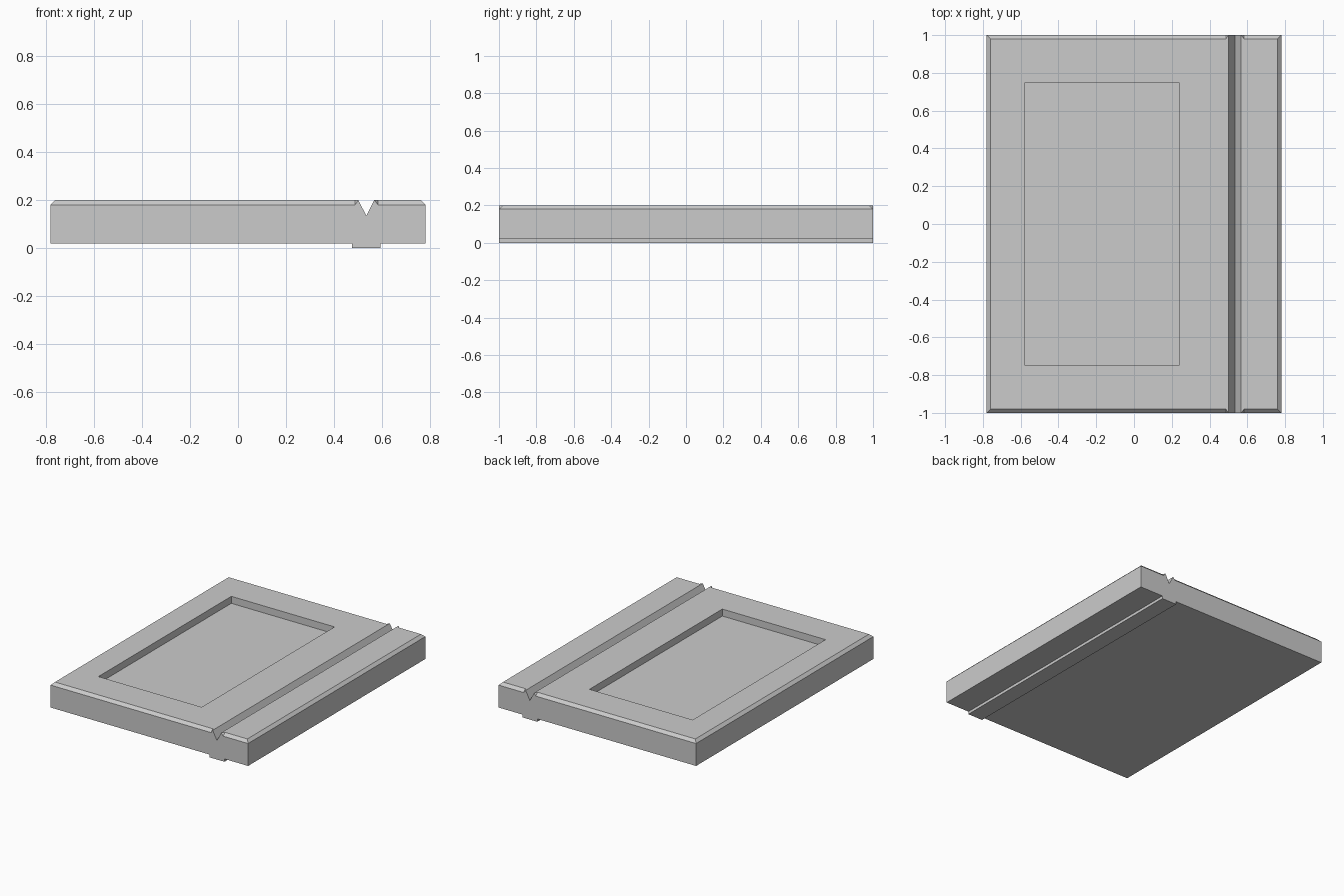
import bpy, bmesh

if "Cube" in bpy.data.objects:
    bpy.data.objects.remove(bpy.data.objects["Cube"])

# Front outline (x, z): foot rail below, V groove above
PROFILE = [(-.78, .02), (.475, .02), (.475, 0), (.593, 0), (.593, .02), (.78, .02),
           (.78, .18), (.583, .18), (.567, .2), (.534, .135), (.5, .2), (.487, .18), (-.78, .18)]
TOP, BEVEL = .2, .02

bm = bmesh.new()
front = [bm.verts.new((x, -1, z)) for x, z in PROFILE]
back = [bm.verts.new((x, 1, z)) for x, z in PROFILE]
bm.faces.new(front)
bm.faces.new(back)

# Long walls, rail and groove; edges under the bevelled tops are skipped
for i in range(len(PROFILE)):
    j = (i + 1) % len(PROFILE)
    if i not in (6, 7, 10, 11):
        bm.faces.new((front[i], front[j], back[j], back[i]))


def bevelled_top(outer, mid, tip):
    """Flat top with three bevelled sides, each bevel ending in a point at the groove."""
    xo, xm = PROFILE[outer][0], PROFILE[mid][0]
    xi = xo - BEVEL if xo > 0 else xo + BEVEL
    rims = []
    for ring, y in ((front, -1 + BEVEL), (back, 1 - BEVEL)):
        corner = bm.verts.new((xi, y, TOP))
        end = bm.verts.new((xm, y, TOP))
        bm.faces.new((ring[outer], ring[mid], end, corner))
        bm.faces.new((ring[mid], ring[tip], end))
        rims.append((corner, end, ring[tip]))
    bm.faces.new((front[outer], rims[0][0], rims[1][0], back[outer]))
    bm.faces.new(rims[0] + rims[1][::-1])


bevelled_top(12, 11, 10)
bevelled_top(6, 7, 8)
bmesh.ops.recalc_face_normals(bm, faces=bm.faces)
mesh = bpy.data.meshes.new("slab")
bm.to_mesh(mesh)
bm.free()
slab = bpy.data.objects.new("slab", mesh)
bpy.context.collection.objects.link(slab)

# Rectangular recess in the wide top
bpy.ops.mesh.primitive_cube_add(size=1, location=(-.17, 0, .25))
cutter = bpy.context.object
cutter.name = "recess_cutter"
cutter.scale = (.816, 1.5, .2)
cutter.hide_render = True
cut = slab.modifiers.new("recess", 'BOOLEAN')
cut.operation = 'DIFFERENCE'
cut.solver = 'EXACT'
cut.object = cutter
bpy.context.view_layer.objects.active = slab
bpy.ops.object.modifier_apply(modifier=cut.name)
bpy.data.objects.remove(cutter)
